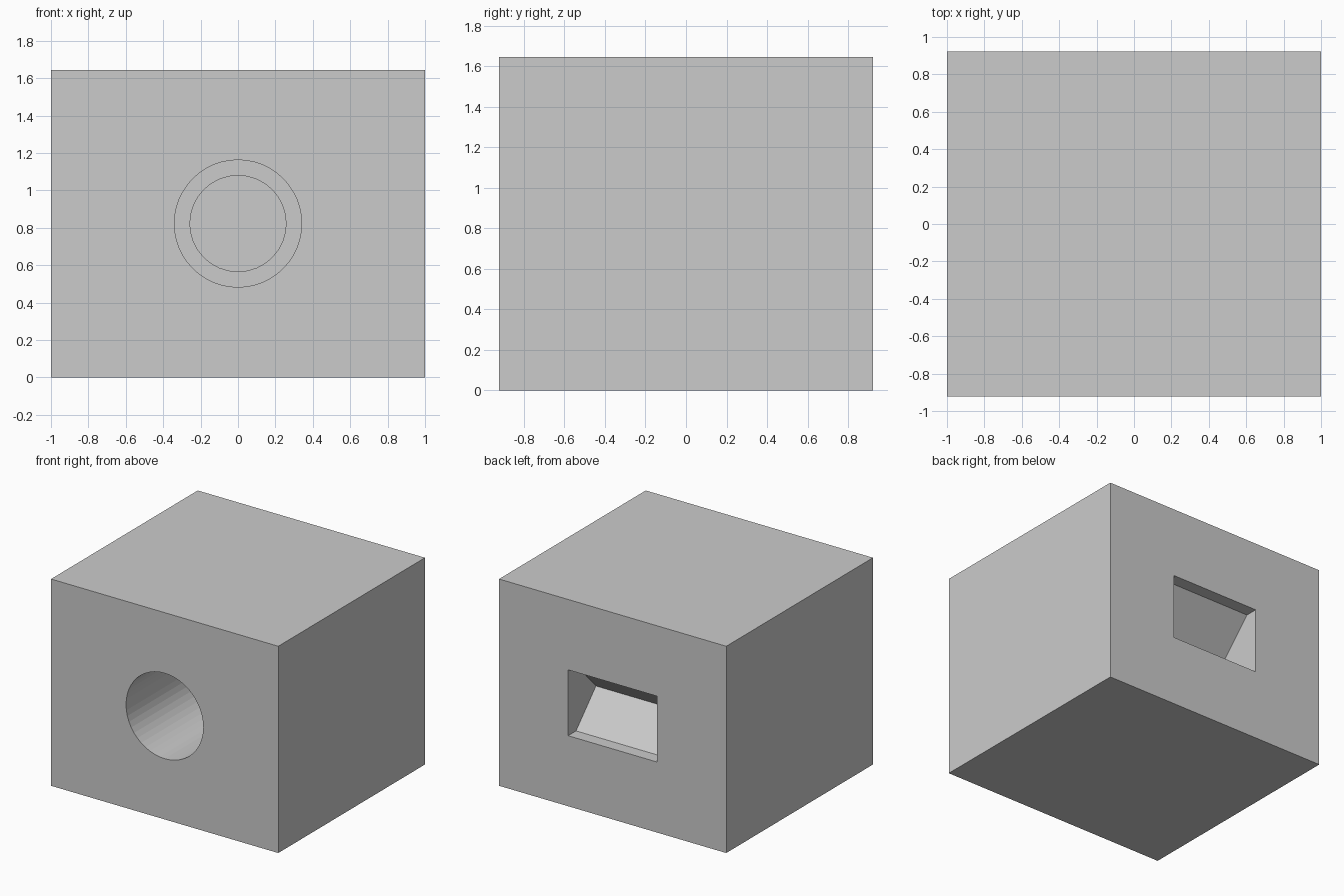
import bpy, bmesh
from mathutils import Matrix, Vector
from math import radians

if "Cube" in bpy.data.objects:
    bpy.data.objects.remove(bpy.data.objects["Cube"])

W, D, H = 1.0, 0.922, 1.645      # half width, half depth, height
CZ = 0.823                       # height of both openings


def make(name, bm):
    bmesh.ops.recalc_face_normals(bm, faces=bm.faces)
    me = bpy.data.meshes.new(name)
    bm.to_mesh(me)
    bm.free()
    ob = bpy.data.objects.new(name, me)
    bpy.context.collection.objects.link(ob)
    return ob


def bore(name, radius, y0, y1, sides):
    bm = bmesh.new()
    m = Matrix.Translation((0, (y0 + y1) / 2, CZ)) @ Matrix.Rotation(radians(90), 4, 'X')
    bmesh.ops.create_cone(bm, cap_ends=True, segments=sides, radius1=radius,
                          radius2=radius, depth=y1 - y0, matrix=m)
    return make(name, bm)


def prism_x(name, profile, half):
    # side profile (y, z) extruded along x
    bm = bmesh.new()
    f = bm.faces.new([bm.verts.new((-half, y, z)) for y, z in profile])
    r = bmesh.ops.extrude_face_region(bm, geom=[f])
    vs = [v for v in r['geom'] if isinstance(v, bmesh.types.BMVert)]
    bmesh.ops.translate(bm, verts=vs, vec=Vector((2 * half, 0, 0)))
    return make(name, bm)


# main block
block = prism_x("block", [(-D, 0), (D, 0), (D, H), (-D, H)], W)

# stepped round hole in the front, V-bottomed rectangular pocket in the back
h = 0.262
cutters = [
    bore("front_hole_cutter", 0.34, -D - 0.1, 0.0, 48),
    bore("inner_hole_cutter", 0.257, -0.1, 0.3, 32),
    prism_x("back_pocket_cutter",
            [(D + 0.1, CZ - h), (D + 0.1, CZ + h), (D - 0.1, CZ + h),
             (D - 0.35, CZ), (D - 0.1, CZ - h)], 0.392),
]

bpy.context.view_layer.objects.active = block
for c in cutters:
    c.hide_render = True
    mod = block.modifiers.new(c.name, 'BOOLEAN')
    mod.operation = 'DIFFERENCE'
    mod.solver = 'EXACT'
    mod.object = c
    bpy.ops.object.modifier_apply(modifier=mod.name)
for c in cutters:
    bpy.data.objects.remove(c)
